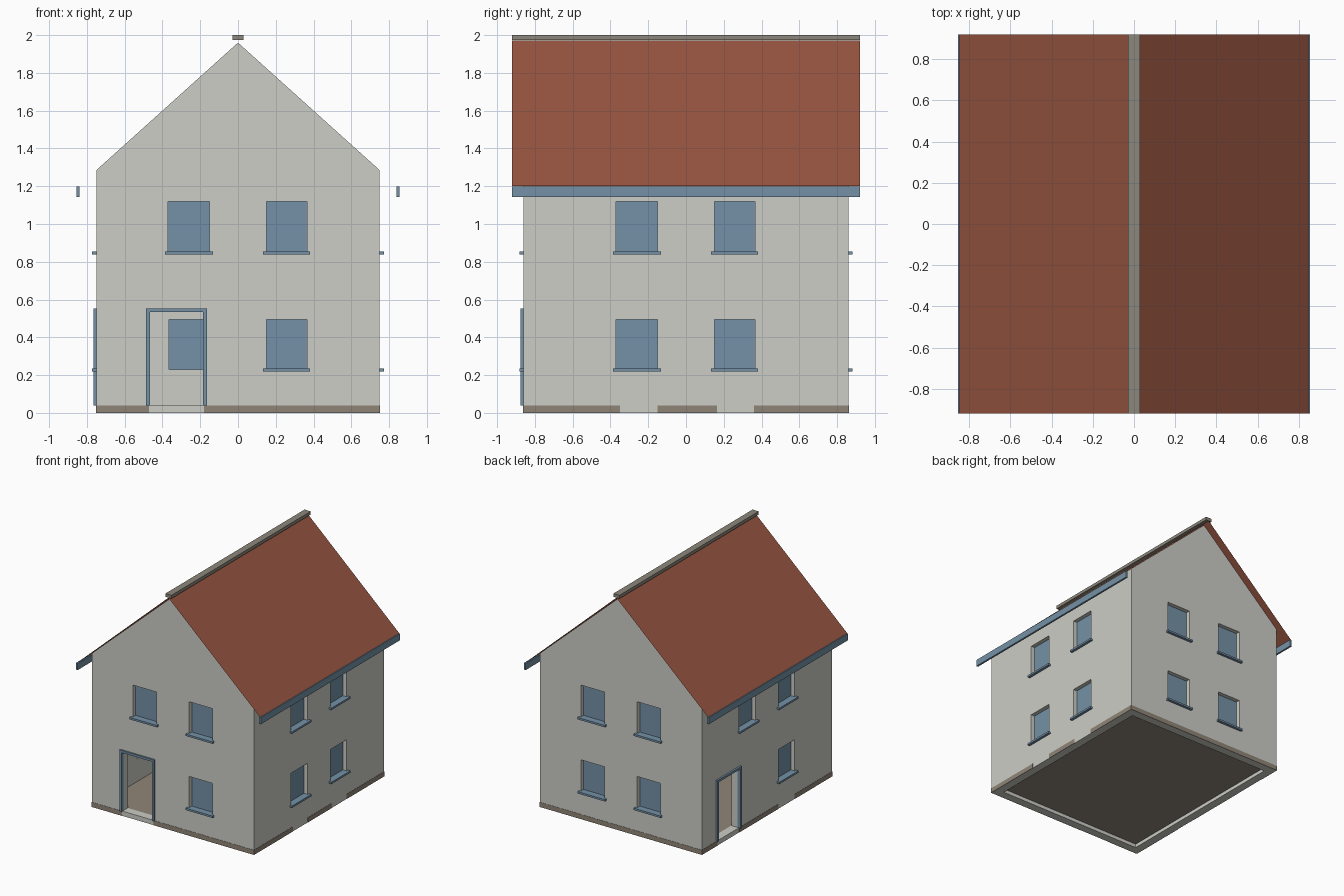
import bpy
import bmesh
from math import pi
from mathutils import Matrix, Vector

cube = bpy.data.objects.get("Cube")
if cube:
    bpy.data.objects.remove(cube, do_unlink=True)


def material(name, rgb):
    m = bpy.data.materials.new(name)
    m.use_nodes = True
    m.diffuse_color = (*rgb, 1)
    m.node_tree.nodes["Principled BSDF"].inputs["Base Color"].default_value = (*rgb, 1)
    return m


PLASTER = material("pale plaster", (0.61, 0.61, 0.57))
BLUE = material("slate blue", (0.175, 0.285, 0.385))
STONE = material("brown stone", (0.28, 0.235, 0.185))
RIDGE = material("ridge grey", (0.27, 0.245, 0.2))
TILES = material("red tiles", (0.31, 0.09, 0.052))

HX, HY, T = 0.75, 0.86, 0.07
EAVES, APEX, BASE = 1.285, 1.96, 0.04
WINDOW_U = ((-0.37, -0.15), (0.15, 0.365))
WINDOW_Z = ((0.23, 0.495), (0.85, 1.12))
DOOR_TOP = 0.537


def finish(name, bm, mat):
    bmesh.ops.recalc_face_normals(bm, faces=bm.faces)
    mesh = bpy.data.meshes.new(name)
    bm.to_mesh(mesh)
    bm.free()
    mesh.materials.append(mat)
    obj = bpy.data.objects.new(name, mesh)
    bpy.context.collection.objects.link(obj)
    return obj


def add_box(bm, u, d, z, angle=0):
    """Box spanning ranges u, d (outward from the centre) and z, turned about z."""
    centre = Vector((sum(u) / 2, -sum(d) / 2, sum(z) / 2))
    size = (u[1] - u[0], abs(d[1] - d[0]), z[1] - z[0], 1)
    bmesh.ops.create_cube(bm, size=1, matrix=Matrix.Rotation(angle, 4, "Z")
                          @ Matrix.Translation(centre) @ Matrix.Diagonal(size))


def box(name, u, d, z, mat, angle=0):
    bm = bmesh.new()
    add_box(bm, u, d, z, angle)
    return finish(name, bm, mat)


def gable_block(name, hx, hy, bottom, eaves, apex):
    bm = bmesh.new()
    outline = ((-hx, bottom), (hx, bottom), (hx, eaves), (0, apex), (-hx, eaves))
    face = bm.faces.new([bm.verts.new((x, -hy, z)) for x, z in outline])
    ext = bmesh.ops.extrude_face_region(bm, geom=[face])
    moved = [v for v in ext["geom"] if isinstance(v, bmesh.types.BMVert)]
    bmesh.ops.translate(bm, verts=moved, vec=(0, 2 * hy, 0))
    return finish(name, bm, PLASTER)


# Each wall: name, turn, distance from centre, door span, plinth strips
SIDES = (
    ("front", 0, HY, (-0.467, -0.183), ((-HX, -0.47), (-0.18, HX))),
    ("left", pi / 2, HX, None, ((-HY, -0.35), (-0.15, 0.165), (0.36, HY))),
    ("back", pi, HY, None, ((-HX, HX),)),
    ("right", -pi / 2, HX, (-0.657, -0.373), ((-HY, -0.66), (-0.37, 0.15), (0.36, HY))),
)

openings = bmesh.new()
for side, turn, dist, door, strips in SIDES:
    # Windows with recessed panes and projecting sills
    for column, (u0, u1) in enumerate(WINDOW_U):
        for row, (z0, z1) in enumerate(WINDOW_Z):
            if door and column == 0 and row == 0:
                continue
            tag = f"{side}_window_{column}{row}"
            add_box(openings, (u0, u1), (dist - 2 * T, dist + T), (z0, z1), turn)
            box(tag + "_pane", (u0, u1), (dist - 0.045, dist - 0.035), (z0, z1), BLUE, turn)
            box(tag + "_sill", (u0 - 0.017, u1 + 0.017), (dist - 0.035, dist + 0.022),
                (z0 - 0.012, z0 + 0.004), BLUE, turn)
    # Open doorway with a slim surround
    if door:
        a, b = door
        add_box(openings, door, (dist - 2 * T, dist + T), (BASE, DOOR_TOP), turn)
        depth, w = (dist - 0.01, dist + 0.015), 0.019
        box(side + "_door_jamb_a", (a - w, a + 0.002), depth, (BASE, DOOR_TOP), BLUE, turn)
        box(side + "_door_jamb_b", (b - 0.002, b + w), depth, (BASE, DOOR_TOP), BLUE, turn)
        box(side + "_door_head", (a - w, b + w), depth,
            (DOOR_TOP - 0.002, DOOR_TOP + 0.016), BLUE, turn)
    # Plinth plates
    for i, strip in enumerate(strips):
        box(f"{side}_plinth_{i}", strip, (dist - 0.002, dist + 0.002), (0, BASE), STONE, turn)

# Hollow wall shell
walls = gable_block("walls", HX, HY, 0, EAVES, APEX)
hollow = gable_block("hollow_cutter", HX - T, HY - T, -0.1, EAVES - 0.02, APEX - 0.08)
holes = finish("opening_cutter", openings, PLASTER)
for cutter in (hollow, holes):
    cutter.hide_render = True
    mod = walls.modifiers.new(cutter.name, "BOOLEAN")
    mod.operation, mod.solver, mod.object = "DIFFERENCE", "EXACT", cutter
bpy.context.view_layer.update()
evaluated = walls.evaluated_get(bpy.context.evaluated_depsgraph_get())
walls_mesh = bpy.data.meshes.new_from_object(evaluated)
walls.modifiers.clear()
walls.data = walls_mesh
for cutter in (hollow, holes):
    bpy.data.objects.remove(cutter, do_unlink=True)

# Floors inside
inner = (HX - T + 0.005, HY - T + 0.005)
for name, z in (("ground_floor", (0.03, BASE)), ("upper_floor", (0.62, 0.66))):
    box(name, (-inner[0], inner[0]), (-inner[1], inner[1]), z, STONE)

# Thin roof slopes, eaves boards and ridge cap
ROOF_Y = 0.92
for side, s in (("left", 1), ("right", -1)):
    bm = bmesh.new()
    corners = ((0, -ROOF_Y, 1.972), (s * 0.848, -ROOF_Y, 1.2),
               (s * 0.848, ROOF_Y, 1.2), (0, ROOF_Y, 1.972))
    face = bm.faces.new([bm.verts.new(c) for c in corners])
    if s < 0:
        face.normal_flip()
    mesh_obj = finish(side + "_roof_slope", bm, TILES)
    if mesh_obj.data.polygons[0].normal.z < 0:
        mesh_obj.data.flip_normals()
    box(side + "_eaves_board", sorted((s * 0.839, s * 0.855)), (-ROOF_Y, ROOF_Y),
        (1.143, 1.199), BLUE)
box("ridge_cap", (-0.028, 0.028), (-ROOF_Y, ROOF_Y), (1.973, 2.0), RIDGE)
